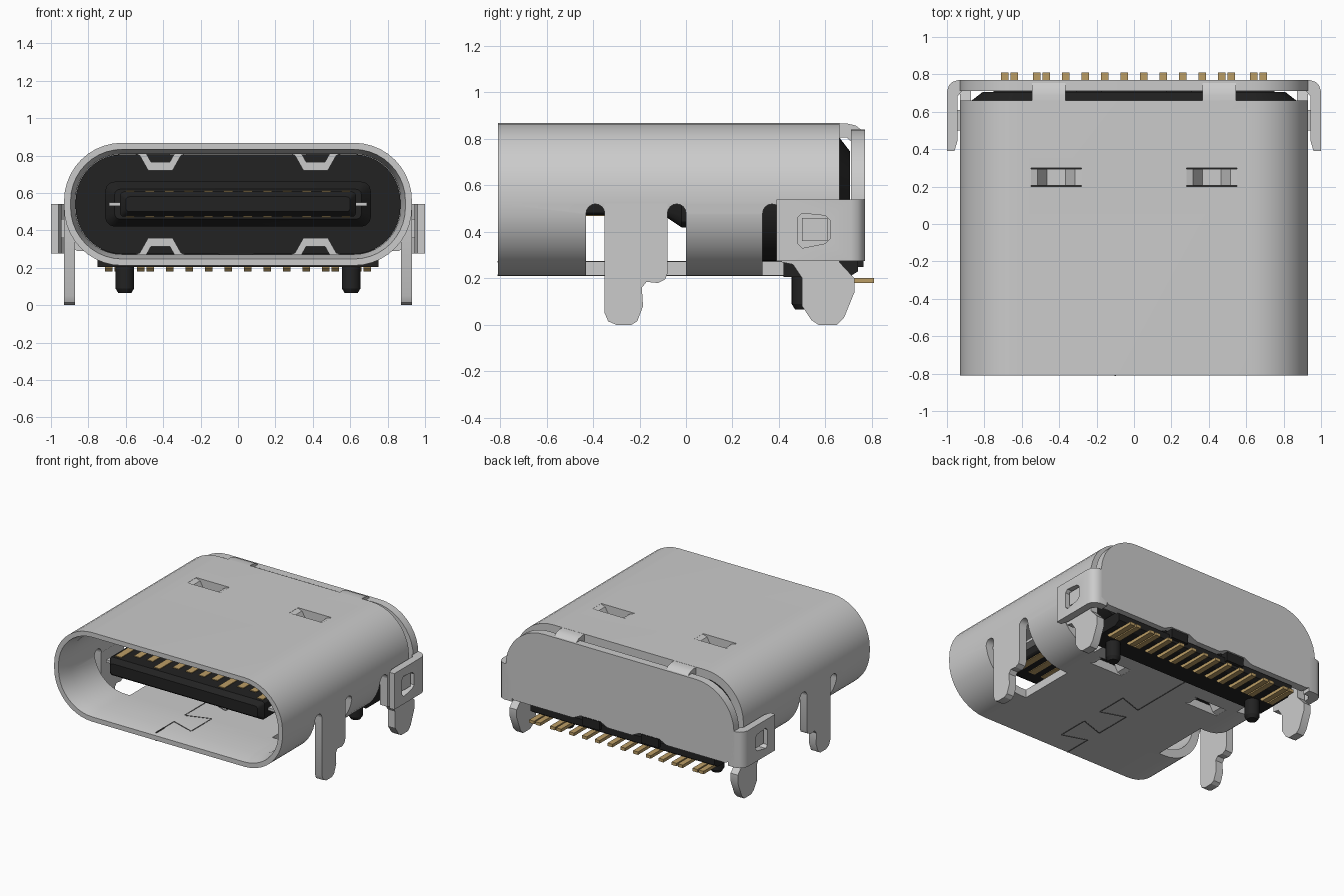
import bpy, bmesh, math
from mathutils import Vector

cube = bpy.data.objects.get("Cube")
if cube:
    bpy.data.objects.remove(cube, do_unlink=True)


def material(name, rgb):
    m = bpy.data.materials.new(name)
    m.use_nodes = True
    m.diffuse_color = (*rgb, 1)
    m.node_tree.nodes["Principled BSDF"].inputs["Base Color"].default_value = (*rgb, 1)
    return m


STEEL = material("steel", (0.6, 0.6, 0.6))
BLACK = material("black_plastic", (0.016, 0.016, 0.016))
GOLD = material("gold", (0.5, 0.34, 0.13))
SEAM = material("seam_grey", (0.12, 0.12, 0.12))
parts = []


def loft(name, loops, mat, ring=False):
    """Skin a row of equal point loops; ring joins the last loop to the first."""
    bm = bmesh.new()
    rows = [[bm.verts.new(p) for p in loop] for loop in loops]
    n = len(rows[0])
    pairs = list(zip(rows, rows[1:] + rows[:1] if ring else rows[1:]))
    for a, b in pairs:
        for i in range(n):
            j = (i + 1) % n
            bm.faces.new((a[i], a[j], b[j], b[i]))
    if not ring:
        bm.faces.new(rows[0])
        bm.faces.new(rows[-1])
    bmesh.ops.recalc_face_normals(bm, faces=bm.faces)
    me = bpy.data.meshes.new(name)
    bm.to_mesh(me)
    bm.free()
    me.materials.append(mat)
    ob = bpy.data.objects.new(name, me)
    bpy.context.collection.objects.link(ob)
    parts.append(ob)
    return ob


def prism(name, pts, axis, a, b, mat=STEEL):
    """Extrude a 2D outline along an axis from a to b."""
    def at(p, t):
        return {"x": (t, p[0], p[1]), "y": (p[0], t, p[1]), "z": (p[0], p[1], t)}[axis]
    return loft(name, [[at(p, t) for p in pts] for t in (a, b)], mat)


def box(name, x, y, z, mat=STEEL):
    return prism(name, [(x[0], y[0]), (x[1], y[0]), (x[1], y[1]), (x[0], y[1])], "z", *z, mat)


def cut(ob, cutter):
    mod = ob.modifiers.new("cut", "BOOLEAN")
    mod.operation, mod.solver, mod.object = "DIFFERENCE", "EXACT", cutter
    dg = bpy.context.evaluated_depsgraph_get()
    me = bpy.data.meshes.new_from_object(ob.evaluated_get(dg))
    ob.modifiers.clear()
    ob.data = me
    parts.remove(cutter)
    bpy.data.objects.remove(cutter, do_unlink=True)


def rounded(w, z0, z1, r, y, n=10):
    """Rounded rectangle in the XZ plane."""
    pts = []
    for k, (sx, top) in enumerate([(1, 1), (-1, 1), (-1, 0), (1, 0)]):
        cx, cz = sx * (w - r), (z1 - r if top else z0 + r)
        for i in range(n + 1):
            t = math.pi / 2 * (k + i / n)
            pts.append((cx + r * math.cos(t), y, cz + r * math.sin(t)))
    return pts


def section(inset, y):
    return rounded(0.93 - inset, 0.212 + inset, 0.868 - inset, 0.31 - inset, y)


def hump(y0, y1, z):
    r, c = (y1 - y0) / 2, (y0 + y1) / 2
    return [(c - r * math.cos(math.pi * i / 8), z + r * math.sin(math.pi * i / 8)) for i in range(9)]


# Shell tube with a chamfered mouth
shell = loft("shell", [section(*s) for s in
             [(0, -0.81), (0, 0.66), (0.06, 0.66), (0.06, -0.7), (0.035, -0.81)]], STEEL, ring=True)
front_window = [(-0.43, 0.1)] + hump(-0.43, -0.35, 0.48) + hump(-0.08, 0, 0.48) + [(0, 0.1)]
rear_window = [(0.33, 0.1)] + hump(0.33, 0.41, 0.48) + [(0.7, 0.48), (0.7, 0.1)]
for s in (-1, 1):
    cut(shell, prism("window_cutter", front_window, "x", s * 0.58, s * 1.1))
    cut(shell, prism("rear_cutter", rear_window, "x", s * 0.62, s * 1.1))
cut(shell, box("floor_cutter", (-0.7, 0.7), (0.42, 0.8), (0.1, 0.32)))

# Pressed-in spring strips, top and bottom
strip = [(-0.135, 0.867), (-0.1, 0.855), (-0.05, 0.765), (0.05, 0.765), (0.1, 0.855), (0.135, 0.867),
         (0.135, 0.81), (0.11, 0.8), (0.065, 0.72), (-0.065, 0.72), (-0.11, 0.8), (-0.135, 0.81)]
for s in (-1, 1):
    cx = s * 0.415
    for level in ("top", "bottom"):
        z = (0.79, 0.9) if level == "top" else (0.18, 0.29)
        cut(shell, box("spring_cutter", (cx - 0.135, cx + 0.135), (0.2, 0.3), z))
        pts = [(cx + x, h if level == "top" else 1.08 - h) for x, h in strip]
        prism(level + "_spring", pts, "y", 0.205, 0.295)

# Mounting legs
front_leg = [(-0.35, 0.54), (-0.35, 0.05), (-0.335, 0.015), (-0.3, 0), (-0.235, 0), (-0.21, 0.015),
             (-0.185, 0.08), (-0.19, 0.16), (-0.17, 0.185), (-0.12, 0.18), (-0.09, 0.195),
             (-0.08, 0.22), (-0.08, 0.54)]
rear_leg = [(0.41, 0.54), (0.41, 0.27), (0.46, 0.26), (0.5, 0.2), (0.5, 0.08), (0.54, 0.02), (0.57, 0),
            (0.65, 0), (0.68, 0.03), (0.725, 0.14), (0.725, 0.2), (0.66, 0.27), (0.66, 0.54)]
for s in (-1, 1):
    prism("front_leg", front_leg, "x", s * 0.871, s * 0.93)
    prism("rear_leg", rear_leg, "x", s * 0.871, s * 0.93)

# Back cover with a rounded top and stepped lower edge
arc = [(0.62 + 0.31 * math.cos(t), 0.53 + 0.31 * math.sin(t))
       for t in [math.pi / 2 * i / 10 for i in range(11)]]
half = [(0.1, 0.29), (0.16, 0.32), (0.32, 0.32), (0.38, 0.29), (0.86, 0.29), (0.93, 0.33)] + arc
cover = half + [(-x, z) for x, z in reversed(half)]
prism("back_cover", cover, "y", 0.71, 0.77)

# Cover ears with latch windows, and the bent straps over the top
ear = [(0.88, 0.77), (0.94, 0.77), (0.97, 0.76), (0.99, 0.74), (1, 0.71), (1, 0.39), (0.96, 0.39),
       (0.945, 0.44), (0.945, 0.68), (0.92, 0.71), (0.88, 0.71)]
strap = [(0.64, 0.867), (0.69, 0.867), (0.73, 0.858), (0.76, 0.835), (0.77, 0.79),
         (0.71, 0.79), (0.69, 0.807), (0.64, 0.807)]
latch = [(0.48, 0.35), (0.5, 0.33), (0.6, 0.35), (0.62, 0.37), (0.62, 0.45), (0.6, 0.47),
         (0.5, 0.48), (0.48, 0.46)]
for s in (-1, 1):
    flap = prism("cover_ear", [(s * x, y) for x, y in ear], "z", 0.275, 0.54)
    cut(flap, prism("latch_cutter", latch, "x", s * 0.9, s * 1.1))
    prism("latch_catch", [(0.5, 0.36), (0.61, 0.36), (0.61, 0.46), (0.5, 0.46)], "x", s * 0.92, s * 0.98)
    prism("cover_strap", strap, "x", s * 0.365, s * 0.545)

# Plastic body, foot block and pegs
loft("body", [section(0.062, 0.31), section(0.062, 0.66), section(0.12, 0.705)], BLACK)
foot = [(0.42, 0.3), (0.42, 0.205), (0.7, 0.205), (0.74, 0.23), (0.74, 0.28), (0.705, 0.3)]
prism("foot_block", foot, "x", -0.75, 0.75, BLACK)
for s in (-1, 1):
    box("foot_bump", (s * 0.17, s * 0.31), (0.7, 0.765), (0.25, 0.315), BLACK)
    rings = [[(s * 0.605 + r * math.cos(math.pi * i / 12), 0.505 + r * math.sin(math.pi * i / 12), z)
              for i in range(24)] for r, z in [(0.05, 0.25), (0.05, 0.09), (0.035, 0.065)]]
    loft("peg", rings, BLACK)

# Tongue with its thicker root and steel centre plate
loft("tongue_root", [rounded(0.66, 0.46, 0.62, 0.03, -0.08, 3),
                     rounded(0.71, 0.42, 0.66, 0.05, -0.02, 3),
                     rounded(0.71, 0.42, 0.66, 0.05, 0.32, 3)], BLACK)
loft("tongue", [rounded(0.6, 0.5, 0.58, 0.02, -0.63, 3),
                rounded(0.63, 0.473, 0.607, 0.02, -0.59, 3),
                rounded(0.63, 0.473, 0.607, 0.02, 0, 3)], BLACK)
box("centre_plate", (-0.69, 0.69), (-0.55, 0.1), (0.53, 0.55))

# Contacts on both tongue faces
for i in range(12):
    x = (i - 5.5) * 0.105
    start = -0.57 if i in (0, 3, 8, 11) else -0.5
    for z in (0.468, 0.604):
        box("contact", (x - 0.025, x + 0.025), (start, -0.06), (z, z + 0.008), GOLD)

# Solder tails
tails = [(i - 3.5) * 0.104 for i in range(8)]
for s in (-1, 1):
    tails += [s * x for x in (0.47, 0.52, 0.64, 0.69)]
tail = [(0.57, 0.25), (0.57, 0.2), (0.59, 0.18), (0.81, 0.18), (0.81, 0.202), (0.6, 0.202), (0.6, 0.25)]
for x in tails:
    prism("solder_tail", tail, "x", x - 0.02, x + 0.02, GOLD)

# Interlocking seam in the shell floor
path = [(-0.1, -0.812), (-0.1, -0.6), (0.08, -0.66), (0.08, -0.42), (-0.1, -0.48), (-0.1, -0.2),
        (0.08, -0.26), (0.08, -0.02), (-0.1, -0.08), (-0.1, 0.42)]
for p, q in zip(path, path[1:]):
    a, b = Vector(p), Vector(q)
    side = (b - a).orthogonal().normalized() * 0.004
    for z in (0.21, 0.268):
        prism("floor_seam", [a + side, b + side, b - side, a - side], "z", z, z + 0.006, SEAM)

bpy.ops.object.select_all(action="DESELECT")
for ob in parts:
    ob.select_set(True)
bpy.context.view_layer.objects.active = shell
bpy.ops.object.shade_smooth_by_angle(angle=math.radians(30))
